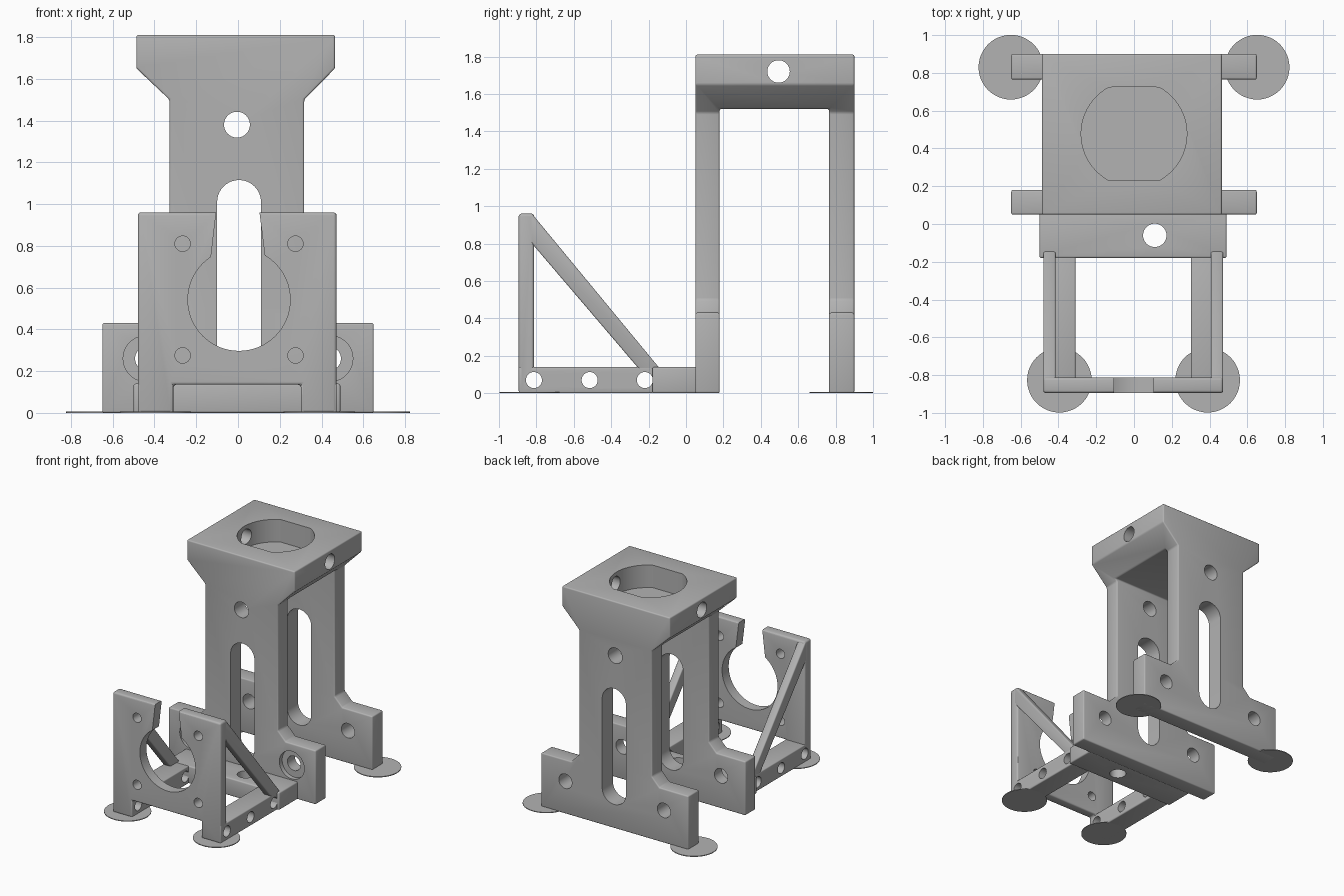
import bpy, bmesh, math
from mathutils import Vector

old = bpy.data.objects.get("Cube")
if old:
    bpy.data.objects.remove(old, do_unlink=True)

grey = bpy.data.materials.new("plain grey")
grey.use_nodes = True
GREY = (0.45, 0.45, 0.45, 1)
grey.diffuse_color = GREY
grey.node_tree.nodes["Principled BSDF"].inputs["Base Color"].default_value = GREY


def prism(name, pts, axis, lo, hi):
    """Extrude a 2D profile along an axis from lo to hi."""
    place = {"x": lambda a, b, d: (d, a, b),
             "y": lambda a, b, d: (a, d, b),
             "z": lambda a, b, d: (a, b, d)}[axis]
    bm = bmesh.new()
    face = bm.faces.new([bm.verts.new(place(a, b, lo)) for a, b in pts])
    ext = bmesh.ops.extrude_face_region(bm, geom=[face])
    shift = Vector(place(0, 0, hi - lo))
    bmesh.ops.translate(bm, vec=shift,
                        verts=[g for g in ext["geom"] if isinstance(g, bmesh.types.BMVert)])
    bmesh.ops.recalc_face_normals(bm, faces=bm.faces)
    mesh = bpy.data.meshes.new(name)
    bm.to_mesh(mesh)
    bm.free()
    mesh.materials.append(grey)
    obj = bpy.data.objects.new(name, mesh)
    bpy.context.collection.objects.link(obj)
    return obj


def rect(a0, b0, a1, b1):
    return [(a0, b0), (a1, b0), (a1, b1), (a0, b1)]


def circle(a, b, r, n=40):
    return [(a + r * math.cos(2 * math.pi * i / n), b + r * math.sin(2 * math.pi * i / n))
            for i in range(n)]


def slot(a, b0, b1, r, n=20):
    """Upright slot with round ends."""
    arc = [math.pi * i / n for i in range(n + 1)]
    return ([(a + r * math.cos(t), b1 + r * math.sin(t)) for t in arc] +
            [(a - r * math.cos(t), b0 - r * math.sin(t)) for t in arc])


def apply(obj, mod):
    bpy.ops.object.select_all(action="DESELECT")
    bpy.context.view_layer.objects.active = obj
    obj.select_set(True)
    bpy.ops.object.modifier_apply(modifier=mod.name)


def cut(obj, *profile):
    """Subtract a prism from the object."""
    cutter = prism("cutter", *profile)
    cutter.hide_render = True
    mod = obj.modifiers.new("cut", "BOOLEAN")
    mod.operation = "DIFFERENCE"
    mod.solver = "EXACT"
    mod.object = cutter
    apply(obj, mod)
    bpy.data.objects.remove(cutter, do_unlink=True)


def soften(obj, width=0.015):
    mod = obj.modifiers.new("soften", "BEVEL")
    mod.width = width
    mod.segments = 3
    mod.limit_method = "ANGLE"
    mod.angle_limit = math.radians(40)
    apply(obj, mod)


def smooth(obj):
    bpy.ops.object.select_all(action="DESELECT")
    bpy.context.view_layer.objects.active = obj
    obj.select_set(True)
    bpy.ops.object.shade_smooth_by_angle(angle=math.radians(30))


# Tower: feet, two columns and flared cap as one arch
tower = prism("tower", [
    (-0.65, 0), (0.65, 0), (0.65, 0.43), (0.385, 0.43), (0.317, 0.5), (0.317, 1.5),
    (0.465, 1.65), (0.465, 1.81), (-0.487, 1.81), (-0.487, 1.65), (-0.328, 1.5),
    (-0.328, 0.5), (-0.395, 0.43), (-0.65, 0.43)], "y", 0.05, 0.9)
cut(tower, rect(0.18, -0.5, 0.765, 1.52), "x", -1, 1)
soften(tower)
cut(tower, slot(0.005, 0.295, 1.01, 0.105), "y", -0.2, 1.2)
cut(tower, circle(-0.005, 1.38, 0.062), "y", -0.2, 1.2)
for side in (-1, 1):
    cut(tower, circle(side * 0.435, 0.26, 0.058), "y", -0.2, 1.2)
    cut(tower, circle(side * 0.44, 0.26, 0.11), "y", -0.2, 0.085)
# Flat-sided round pocket in the cap and its cross hole
pocket = [(x, 0.477 + max(-0.247, min(0.247, y))) for x, y in circle(0, 0, 0.28, 64)]
cut(tower, pocket, "z", 1.63, 2.2)
cut(tower, circle(0.495, 1.72, 0.06), "x", -1, 1)
smooth(tower)

# Cross plate joining the tower and the bracket
cross = prism("cross_plate", rect(-0.5, -0.18, 0.49, 0.06), "z", 0, 0.14)
soften(cross, 0.01)
cut(cross, circle(0.11, -0.06, 0.062), "z", -0.5, 0.5)
smooth(cross)

# Upright bracket plate with open ring and feet
plate = prism("bracket_plate", rect(-0.48, 0, 0.472, 0.96), "y", -0.895, -0.812)
cut(plate, rect(-0.31, -0.5, 0.302, 0.135), "y", -1.2, -0.5)
soften(plate)
cut(plate, circle(0.005, 0.542, 0.245, 64), "y", -1.2, -0.5)
cut(plate, [(-0.135, 0.7), (0.135, 0.7), (0.098, 1.0), (-0.1, 1.0)], "y", -1.2, -0.5)
for x in (-0.265, 0.275):
    for z in (0.275, 0.81):
        cut(plate, circle(x, z, 0.037, 24), "y", -1.2, -0.5)
cut(plate, circle(-0.813, 0.07, 0.043, 32), "x", -1, 1)
smooth(plate)

# Base rails with side holes, and diagonal struts
strut_profile = [(-0.82, 0.955), (-0.85, 0.955), (-0.85, 0.83), (-0.815, 0.79),
                 (-0.25, 0.128), (-0.137, 0.128)]
for name, x0, x1, s0, s1 in (("right", -0.48, -0.31, -0.48, -0.415),
                             ("left", 0.302, 0.472, 0.407, 0.472)):
    rail = prism(name + "_rail", rect(-0.893, 0, -0.175, 0.14), "x", x0, x1)
    soften(rail, 0.008)
    for y in (-0.813, -0.515, -0.22):
        cut(rail, circle(y, 0.07, 0.043, 32), "x", -1, 1)
    smooth(rail)
    strut = prism(name + "_strut", strut_profile, "x", s0, s1)
    soften(strut, 0.008)
    smooth(strut)

# Thin round pads under the outer corners
for name, x, y in (("back_right_pad", -0.652, 0.83), ("back_left_pad", 0.652, 0.83),
                   ("front_right_pad", -0.395, -0.827), ("front_left_pad", 0.39, -0.827)):
    smooth(prism(name, circle(x, y, 0.171, 48), "z", 0, 0.006))
